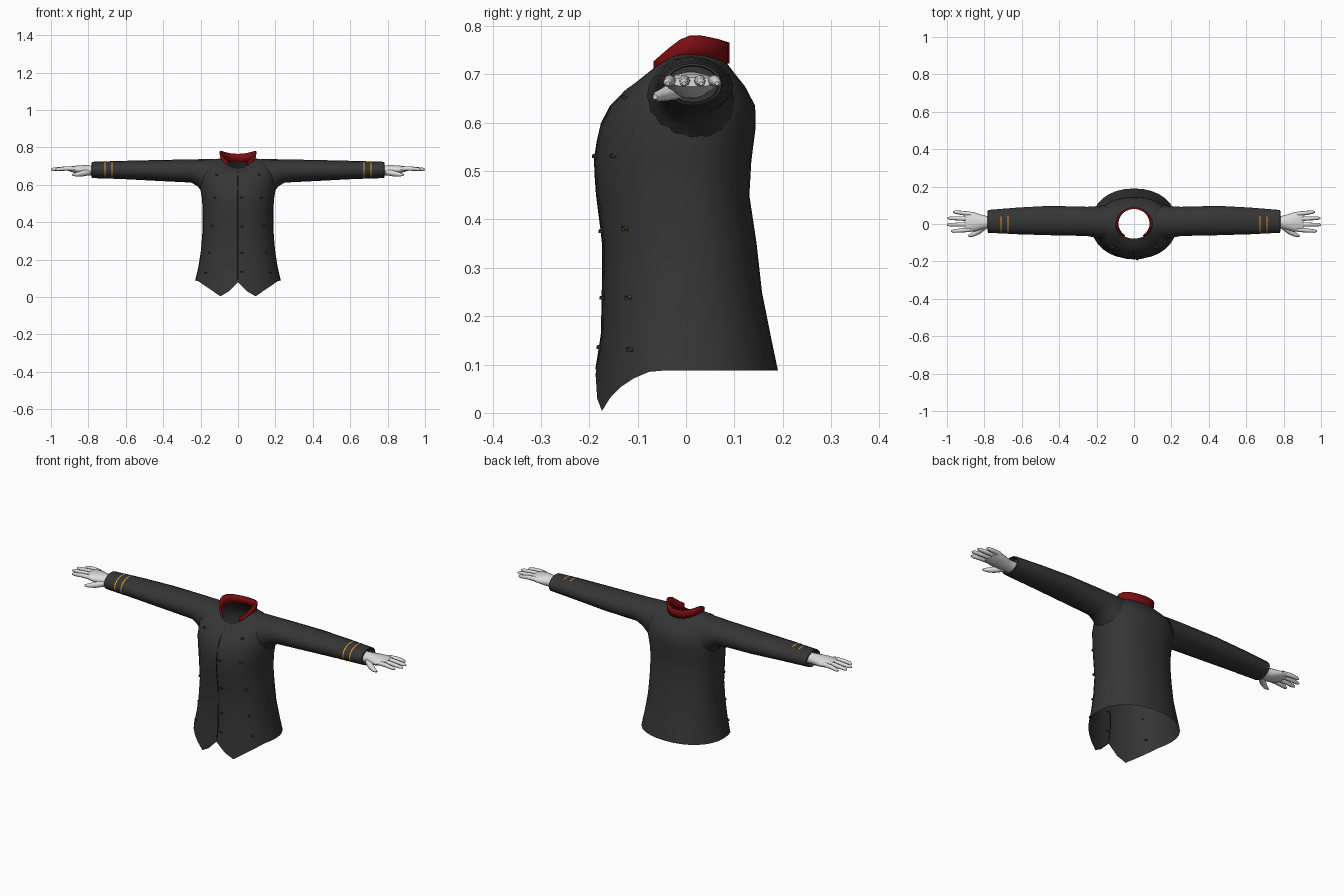
import bpy, bmesh, math
from mathutils import Vector
from mathutils.bvhtree import BVHTree

if "Cube" in bpy.data.objects:
    bpy.data.objects.remove(bpy.data.objects["Cube"])


def material(name, rgb):
    m = bpy.data.materials.new(name)
    m.diffuse_color = (*rgb, 1)
    m.use_nodes = True
    m.node_tree.nodes["Principled BSDF"].inputs["Base Color"].default_value = m.diffuse_color
    return m


CLOTH = material("charcoal cloth", (0.036, 0.036, 0.036))
RED = material("dark red", (0.2, 0.004, 0.006))
SKIN = material("pale glove", (0.72, 0.72, 0.72))
GOLD = material("gold trim", (0.75, 0.32, 0.03))
BLACK = material("black seam", (0.008, 0.008, 0.008))


def finish(name, bm, mats, mirror=False, angle=50):
    me = bpy.data.meshes.new(name)
    bm.to_mesh(me)
    bm.free()
    for m in mats:
        me.materials.append(m)
    ob = bpy.data.objects.new(name, me)
    bpy.context.collection.objects.link(ob)
    bpy.context.view_layer.objects.active = ob
    ob.select_set(True)
    bpy.ops.object.shade_smooth_by_angle(angle=math.radians(angle))
    ob.select_set(False)
    if mirror:
        ob.modifiers.new("mirror", 'MIRROR').use_mirror_merge = False
    return ob


def loft(bm, rings, closed=True, cap=False):
    """Skin a list of point rings; cap closes the last ring."""
    vs = [[bm.verts.new(p) for p in r] for r in rings]
    n = len(vs[0])
    for a, b in zip(vs, vs[1:]):
        for j in range(n if closed else n - 1):
            k = (j + 1) % n
            bm.faces.new((a[j], a[k], b[k], b[j]))
    if cap:
        bm.faces.new(vs[-1])


def lerp_table(table, x):
    """Interpolate rows of (key, values...) at key x."""
    for a, b in zip(table, table[1:]):
        if x <= b[0]:
            t = max(0, (x - a[0]) / (b[0] - a[0]))
            return [p + (q - p) * t for p, q in zip(a, b)]
    return list(table[-1])


# --- jacket body: z front, z side, z back, half width, y front, y back
BODY = [
    (.16, .16, .16, .212, -.174, .175), (.25, .25, .25, .198, -.172, .157),
    (.35, .35, .35, .190, -.171, .146), (.45, .45, .45, .189, -.184, .131),
    (.52, .52, .52, .192, -.189, .135), (.59, .59, .59, .203, -.178, .144),
    (.635, .66, .635, .200, -.155, .143), (.665, .712, .675, .172, -.128, .122),
    (.68, .735, .705, .130, -.10, .098), (.69, .742, .725, .088, -.078, .083)]
N = 32


def oval(w, yf, yb, zfun, power):
    pts = []
    for i in range(N):
        a = 2 * math.pi * i / N
        s, c = math.sin(a), math.cos(a)
        x = w * math.copysign(abs(s) ** power, s)
        y = (-yf if c > 0 else yb) * -math.copysign(abs(c) ** power, c)
        pts.append((x, y, zfun(x, s, c)))
    return pts


def hem_z(x, s, c):
    x = abs(x)
    if c < 0.01:
        return .088
    return max(0, .08 - x) if x < .083 else min(.088, max(0, (x - .088) * .68))


rings = [oval(.229, -.187, .19, hem_z, .93)]
for zf, zs, zb, w, yf, yb in BODY:
    rings.append(oval(w, yf, yb, lambda x, s, c, zf=zf, zs=zs, zb=zb:
                      zs * s * s + (zf if c > 0 else zb) * c * c, .9))
bm = bmesh.new()
loft(bm, rings)
surface = BVHTree.FromBMesh(bm)
finish("jacket_body", bm, [CLOTH], angle=60)


def on_front(x, z):
    hit, nor, _, _ = surface.ray_cast(Vector((x, -1, z)), Vector((0, 1, 0)))
    return hit, (nor if nor.y < 0 else -nor)


# --- sleeves: x, z low, z high, y low, y high, shear of the armhole
SLEEVE = [
    (.155, .555, .738, -.085, .10, -.35), (.205, .592, .737, -.073, .095, -.15),
    (.25, .612, .736, -.064, .092, 0), (.45, .622, .732, -.06, .097, 0),
    (.62, .631, .728, -.055, .088, 0), (.78, .636, .723, -.047, .075, 0)]


def sleeve_ring(x, scale=1, angles=range(16)):
    _, z0, z1, y0, y1, sh = lerp_table(SLEEVE, x)
    out = []
    for i in angles:
        a = math.tau * i / 16
        dz = math.sin(a) * (z1 - z0) / 2 * scale
        out.append((x + sh * dz, (y0 + y1) / 2 + math.cos(a) * (y1 - y0) / 2 * scale,
                    (z0 + z1) / 2 + dz))
    return out


bm = bmesh.new()
cuff = [[(x, *p[1:]) for p in sleeve_ring(.78, s)] for x, s in ((.782, .9), (.755, .86), (.755, .4))]
loft(bm, [sleeve_ring(r[0]) for r in SLEEVE] + cuff, cap=True)
finish("sleeve", bm, [CLOTH], mirror=True)

# --- gold cuff stripes over the top and front of each sleeve
bm = bmesh.new()
for x in (.673, .712):
    loft(bm, [sleeve_ring(x + d, 1.02, range(3, 12)) for d in (-.003, .003)], closed=False)
finish("cuff_stripe", bm, [GOLD], mirror=True)

# --- standing collar, open at the front
TOP = [(-.09, .71), (-.066, .725), (-.02, .768), (.015, .782), (.055, .776), (.09, .764)]
LOW = [(-.09, .672), (-.066, .684), (0, .732), (.09, .722)]
low, mid, top = [], [], []
for i in range(21):
    a = math.radians(35 + 290 * i / 20)
    x, y = math.sin(a), .003 - .082 * math.cos(a)
    zl, zt = lerp_table(LOW, y)[1], lerp_table(TOP, y)[1]
    low.append((x * .088, y, zl))
    top.append((x * .096, y, zt))
bm = bmesh.new()
loft(bm, [low, top], closed=False)
collar = finish("collar", bm, [RED])
sol = collar.modifiers.new("thickness", 'SOLIDIFY')
sol.thickness, sol.offset = .009, 0


# --- hands
def tube(bm, path, radii, n=8, flat=1):
    """Tapered tube through points, with a capped tip."""
    rs = []
    for i, p in enumerate(path):
        d = (Vector(path[min(i + 1, len(path) - 1)]) - Vector(path[max(i - 1, 0)])).normalized()
        v = (Vector((0, 0, 1)) - d * d.z).normalized()
        u = v.cross(d)
        rs.append([Vector(p) + radii[i] * (u * math.cos(t) + v * math.sin(t) * flat)
                   for t in (math.tau * j / n for j in range(n))])
    loft(bm, rs, cap=True)


PALM = [(.755, .01, .676, .034, .027), (.79, .01, .677, .033, .028), (.82, .01, .678, .041, .028),
        (.855, .011, .681, .052, .023), (.89, .013, .684, .054, .016), (.905, .014, .684, .048, .010)]
bm = bmesh.new()
loft(bm, [[(x, y + ry * math.cos(t), z + rz * math.sin(t))
           for t in (math.tau * j / 14 for j in range(14))] for x, y, z, ry, rz in PALM], cap=True)
for y, tip, spread in ((-.030, .978, -.008), (-.002, 1.0, -.002), (.027, .996, .004), (.054, .968, .010)):
    tube(bm, [(.875, y, .686), (.92, y + spread * .5, .687),
              (tip - .012, y + spread, .683), (tip, y + spread, .681)], (.012, .0115, .009, .004))
tube(bm, [(.80, -.012, .668), (.835, -.042, .660), (.865, -.058, .655), (.885, -.064, .653)],
     (.018, .0155, .011, .005))
finish("hand", bm, [SKIN], mirror=True, angle=60)

# --- front closure seam
cu = bpy.data.curves.new("front_seam", 'CURVE')
cu.dimensions = '3D'
cu.bevel_depth, cu.bevel_resolution = .0025, 1
sp = cu.splines.new('POLY')
zs = [.09 + .58 * i / 16 for i in range(17)]
sp.points.add(len(zs) - 1)
for p, z in zip(sp.points, zs):
    p.co = (*on_front(.0005, z)[0], 1)
cu.materials.append(BLACK)
bpy.context.collection.objects.link(bpy.data.objects.new("front_seam", cu))

# --- buttons: dark disc with a gold rim on one half
bm = bmesh.new()
for x, z in [(.018, .53), (.02, .375), (.02, .237), (.02, .135),
             (.125, .53), (.14, .38), (.153, .237), (.172, .13), (.115, .652),
             (-.125, .53), (-.14, .38), (-.153, .237), (-.172, .13), (-.115, .652)]:
    hit, nor = on_front(x, z)
    q = nor.to_track_quat('Z', 'Y')
    discs = []
    for r, h in ((.0085, -.003), (.0085, .003), (.006, .005)):
        discs.append([hit + q @ Vector((r * math.cos(t), r * math.sin(t), h))
                      for t in (math.tau * j / 10 for j in range(10))])
    start = len(bm.faces)
    loft(bm, discs, cap=True)
    bm.faces.ensure_lookup_table()
    for k in range(start + 10, start + 15):
        bm.faces[k].material_index = 1
finish("buttons", bm, [CLOTH, GOLD], angle=30)
